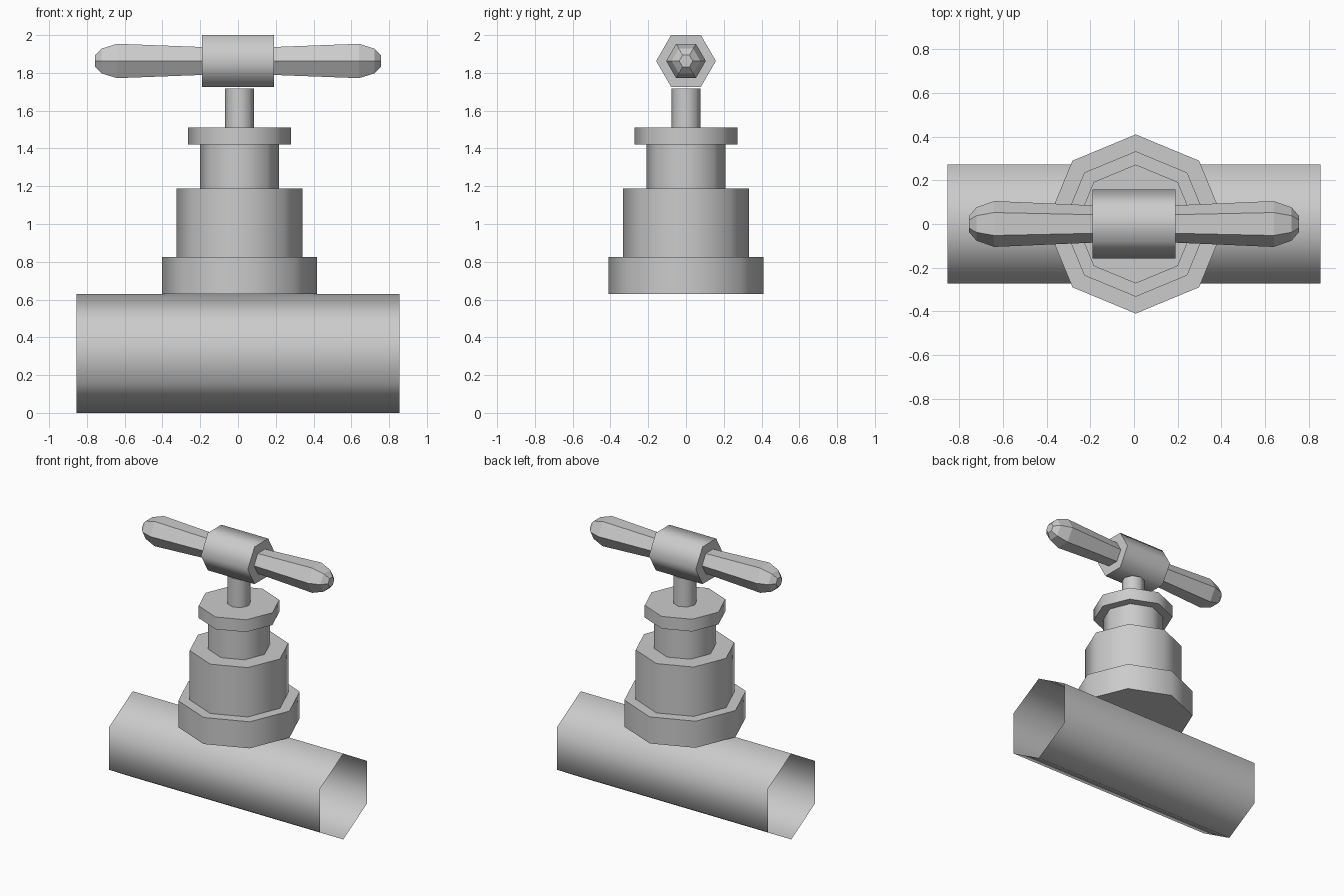
import bpy
import math
from mathutils import Matrix, Vector

default = bpy.data.objects.get("Cube")
if default:
    bpy.data.objects.remove(default)

GREY = (0.6, 0.6, 0.6, 1.0)
metal = bpy.data.materials.new("plain grey metal")
metal.use_nodes = True
metal.diffuse_color = GREY
metal.node_tree.nodes["Principled BSDF"].inputs["Base Color"].default_value = GREY

ALONG_X = Matrix.Rotation(math.pi / 2, 4, 'Y')


def lathe(name, profile, sides, matrix, start=0.0, caps=True, smooth=True):
    """Sweep (radius, height) points into rings around local z."""
    verts, faces = [], []
    for radius, height in profile:
        for i in range(sides):
            a = start + 2 * math.pi * i / sides
            verts.append(matrix @ Vector((radius * math.cos(a), radius * math.sin(a), height)))
    for r in range(len(profile) - 1):
        for i in range(sides):
            j = (i + 1) % sides
            low, high = r * sides, (r + 1) * sides
            faces.append((low + i, low + j, high + j, high + i))
    if caps:
        faces.append(tuple(reversed(range(sides))))
        faces.append(tuple(range(len(verts) - sides, len(verts))))
    mesh = bpy.data.meshes.new(name)
    mesh.from_pydata(verts, [], faces)
    mesh.materials.append(metal)
    obj = bpy.data.objects.new(name, mesh)
    bpy.context.collection.objects.link(obj)
    if smooth:
        bpy.ops.object.select_all(action='DESELECT')
        obj.select_set(True)
        bpy.context.view_layer.objects.active = obj
        bpy.ops.object.shade_smooth_by_angle(angle=math.radians(65))
    return obj


# Open-ended hexagonal pipe with a corner on top
lathe("pipe", [(0.315, -0.855), (0.315, 0.855)], 6,
      Matrix.Translation((0, 0, 0.315)) @ ALONG_X, caps=False)

# Octagonal valve body, stacked upwards
tiers = [
    ("body_flange", 0.41, 0.63, 0.825),
    ("body", 0.333, 0.825, 1.187),
    ("neck", 0.208, 1.187, 1.42),
    ("collar", 0.272, 1.42, 1.51),
    ("stem", 0.078, 1.51, 1.718),
]
for name, radius, bottom, top in tiers:
    lathe(name, [(radius, bottom), (radius, top)], 8, Matrix.Translation((0.008, 0, 0)))

# Hexagonal hub of the handle with a flat top
handle_axis = Matrix.Translation((0, 0, 1.863)) @ ALONG_X
lathe("handle_hub", [(0.158, -0.19), (0.158, 0.19)], 6, handle_axis, start=math.pi / 6)

# Two faceted grips with rounded tips
grip = [(0.085, 0.18), (0.105, 0.64), (0.076, 0.722), (0.036, 0.756)]
for name, turn in (("left_grip", 0), ("right_grip", math.pi)):
    lathe(name, grip, 6, Matrix.Rotation(turn, 4, 'Z') @ handle_axis,
          start=math.pi / 6, smooth=False)
